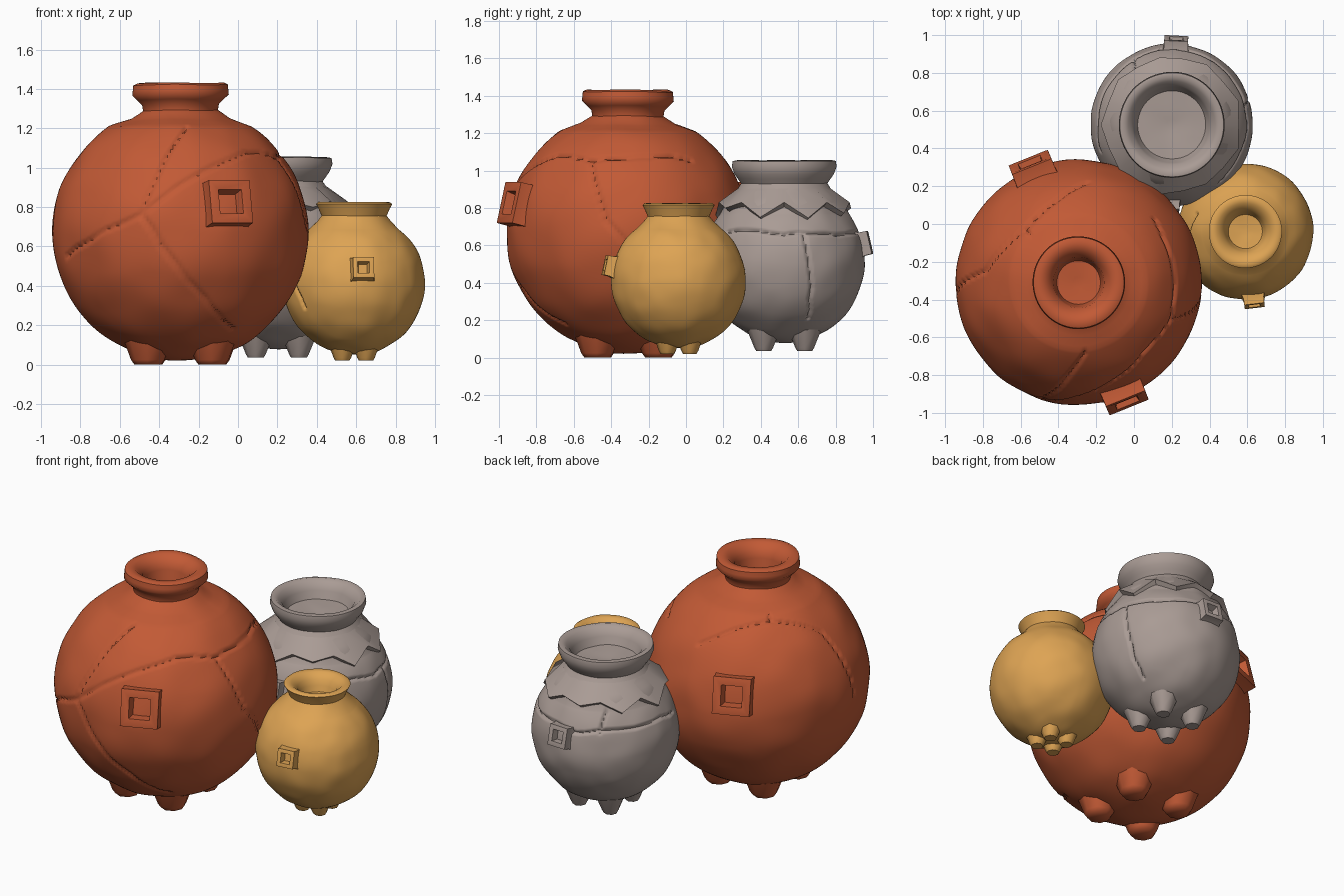
import bpy, bmesh, math, random
from mathutils import Vector, noise, geometry

if "Cube" in bpy.data.objects:
    bpy.data.objects.remove(bpy.data.objects["Cube"])

random.seed(4)

def material(name, rgb):
    m = bpy.data.materials.new(name)
    m.diffuse_color = (*rgb, 1)
    m.use_nodes = True
    m.node_tree.nodes["Principled BSDF"].inputs["Base Color"].default_value = m.diffuse_color
    return m

def finish(name, bm, mat, angle=40):
    bmesh.ops.remove_doubles(bm, verts=bm.verts, dist=1e-5)
    bmesh.ops.recalc_face_normals(bm, faces=bm.faces)
    me = bpy.data.meshes.new(name)
    bm.to_mesh(me)
    bm.free()
    me.materials.append(mat)
    ob = bpy.data.objects.new(name, me)
    bpy.context.collection.objects.link(ob)
    bpy.ops.object.select_all(action='DESELECT')
    ob.select_set(True)
    bpy.context.view_layer.objects.active = ob
    bpy.ops.object.shade_smooth_by_angle(angle=math.radians(angle))
    return ob

def lathe(profile, segs, turn=0.0):
    """Spin a (radius, height) profile around z."""
    bm = bmesh.new()
    rings = []
    for r, z in profile:
        rings.append([bm.verts.new((r * math.cos(turn + math.tau * i / segs),
                                    r * math.sin(turn + math.tau * i / segs), z))
                      for i in range(segs)])
    for a, b in zip(rings, rings[1:]):
        for i in range(segs):
            j = (i + 1) % segs
            bm.faces.new((a[i], a[j], b[j], b[i]))
    bmesh.ops.remove_doubles(bm, verts=bm.verts, dist=1e-5)
    return bm

def resample(pts, step):
    out = []
    for a, b in zip(pts, pts[1:]):
        n = max(1, round(math.dist(a, b) / step))
        out += [(a[0] + (b[0] - a[0]) * k / n, a[1] + (b[1] - a[1]) * k / n) for k in range(n)]
    return out + [pts[-1]]

def direction(az, el):
    a, e = math.radians(az), math.radians(el)
    return Vector((math.cos(a) * math.cos(e), math.sin(a) * math.cos(e), math.sin(e)))

def crack_segments(paths):
    """Polylines of (azimuth, elevation) split into short jagged chords."""
    segs = []
    for path in paths:
        pts = []
        for p, q in zip(path, path[1:]):
            a, b = direction(*p), direction(*q)
            n = max(2, int((a - b).length / 0.15))
            for k in range(n):
                v = a.lerp(b, k / n)
                if k:
                    v += Vector([random.uniform(-.012, .012) for _ in range(3)])
                pts.append(v.normalized())
        pts.append(direction(*path[-1]))
        segs += list(zip(pts, pts[1:]))
    return segs

def body(name, mat, centre, radius, shoulder_z, neck, cracks):
    """Round pot with neck, rim and hollow mouth; cracks are pressed into the wall."""
    cx, cy, cz = centre
    top = math.asin((shoulder_z - cz) / radius)
    prof = [(radius * math.cos(t), cz + radius * math.sin(t))
            for t in [-math.pi / 2 + (top + math.pi / 2) * k / 110 for k in range(111)]]
    prof[0] = (0, prof[0][1])
    bm = lathe(resample(prof + neck, 0.03), 240)
    segs = crack_segments(cracks)
    c = Vector((0, 0, cz))
    for v in bm.verts:
        d = v.co - c
        u = d.normalized()
        bump = 0.014 * radius * noise.noise(u * 3.2 + Vector((cx, cy, 7)))
        if v.co.z < shoulder_z:
            width = 0.013 / radius
            near = width
            for a, b in segs:
                if (u - a).length > 0.25:
                    continue
                _, t = geometry.intersect_point_line(u, a, b)
                near = min(near, (u - a.lerp(b, min(1, max(0, t)))).length)
            bump -= 0.018 * (1 - near / width)
        v.co += u * bump
    bmesh.ops.translate(bm, verts=bm.verts, vec=(cx, cy, 0))
    return finish(name, bm, mat, 55)

def spouts(name, mat, centre, az, el, tip, half, turns):
    """Square sockets with a flared base; turns lists their directions."""
    r = half * math.sqrt(2)
    for n, turn in enumerate(turns):
        d = direction(az + turn, el)
        prof = [(r * 1.2, -half * 1.3), (r * .98, -half * .6), (r * .97, 0), (r * .85, half * .04),
                (r * .55, 0), (r * .4, -half * .7), (0, -half * .7)]
        bm = lathe(prof, 4, math.pi / 4)
        q = d.to_track_quat('Z', 'Y')
        for v in bm.verts:
            v.co = q @ v.co + Vector(centre) + d * tip
        finish(f"{name}_socket_{n + 1}", bm, mat, 50)

def feet(name, mat, centre, az, reach, z0, z1, r0, r1):
    for k in range(4):
        a = math.radians(az + 90 * k)
        zm = z0 + (z1 - z0) * .15
        bm = lathe([(0, z0), (r0 * .8, z0), (r0, zm), (r1, z1), (0, z1)], 8, a)
        bmesh.ops.translate(bm, verts=bm.verts, vec=(centre[0] + reach * math.cos(a),
                                                     centre[1] + reach * math.sin(a), 0))
        finish(f"{name}_foot_{k + 1}", bm, mat, 60)

red = material("terracotta", (0.54, 0.102, 0.036))
grey = material("grey_clay", (0.40, 0.33, 0.30))
gold = material("ochre_clay", (0.73, 0.37, 0.088))

# Large terracotta pot
C = (-0.293, -0.31, 0.67)
body("large_pot", red, C, 0.65, 1.21,
     [(.25, 1.25), (.19, 1.29), (.195, 1.32), (.245, 1.37), (.24, 1.42), (.22, 1.43),
      (.18, 1.425), (.135, 1.38), (.115, 1.28), (0, 1.27)],
     [[(-85, 55), (-108, 8), (-155, -11)], [(-108, 8), (-51, -49)],
      [(-108, 8), (-81, 27), (-47, 39), (-22, 36), (0, 38), (40, 36)],
      [(-22, 36), (-10, 5), (15, -25)], [(85, 35), (135, 52), (173, 40), (185, 0)],
      [(135, 52), (135, 56)]])
spouts("large_pot", red, C, -68, 13, 0.705, 0.115, (0, 180))
feet("large_pot", red, C, -46, 0.23, 0.0, 0.16, 0.085, 0.135)

# Grey pot
C = (0.20, 0.525, 0.51)
body("grey_pot", grey, C, 0.43, 0.77,
     [(.315, .83), (.25, .90), (.23, .93), (.265, .98), (.28, 1.02), (.275, 1.05),
      (.25, 1.055), (.21, 1.02), (.18, .95), (0, .94)],
     [[(-50, 22), (0, 20), (45, 20), (100, 18), (150, 22), (200, 20)],
      [(15, 20), (25, -45)], [(120, 20), (125, 36)]])
spouts("grey_pot", grey, C, 87, 13, 0.47, 0.065, (0, 180))
feet("grey_pot", grey, C, 45, 0.155, 0.035, 0.15, 0.05, 0.09)

# Broken collar of shards around the grey pot's neck
bm = bmesh.new()
N = 18
inner, outer, under = [], [], []
for i in range(N):
    a = math.tau * i / N
    low = i % 2 * random.uniform(.03, .09)
    r = .355 + low * .25
    for ring, rr, z in ((inner, .25, .905), (outer, r, .83 - low), (under, r - .05, .79 - low)):
        ring.append(bm.verts.new((C[0] + rr * math.cos(a), C[1] + rr * math.sin(a), z)))
for i in range(N):
    j = (i + 1) % N
    bm.faces.new((inner[i], inner[j], outer[j], outer[i]))
    bm.faces.new((outer[i], outer[j], under[j], under[i]))
finish("grey_pot_collar", bm, grey, 40)

# Small ochre pot
C = (0.59, -0.04, 0.41)
body("small_pot", gold, C, 0.36, 0.69,
     [(.185, .73), (.165, .755), (.18, .79), (.193, .815), (.18, .825), (.15, .82),
      (.115, .79), (.09, .72), (0, .71)],
     [[(160, 40), (195, 25), (215, -5), (222, -20)], [(195, 25), (180, -20)]])
spouts("small_pot", gold, C, -83, 12, 0.405, 0.055, (0,))
feet("small_pot", gold, C, -45, 0.085, 0.02, 0.12, 0.045, 0.075)
